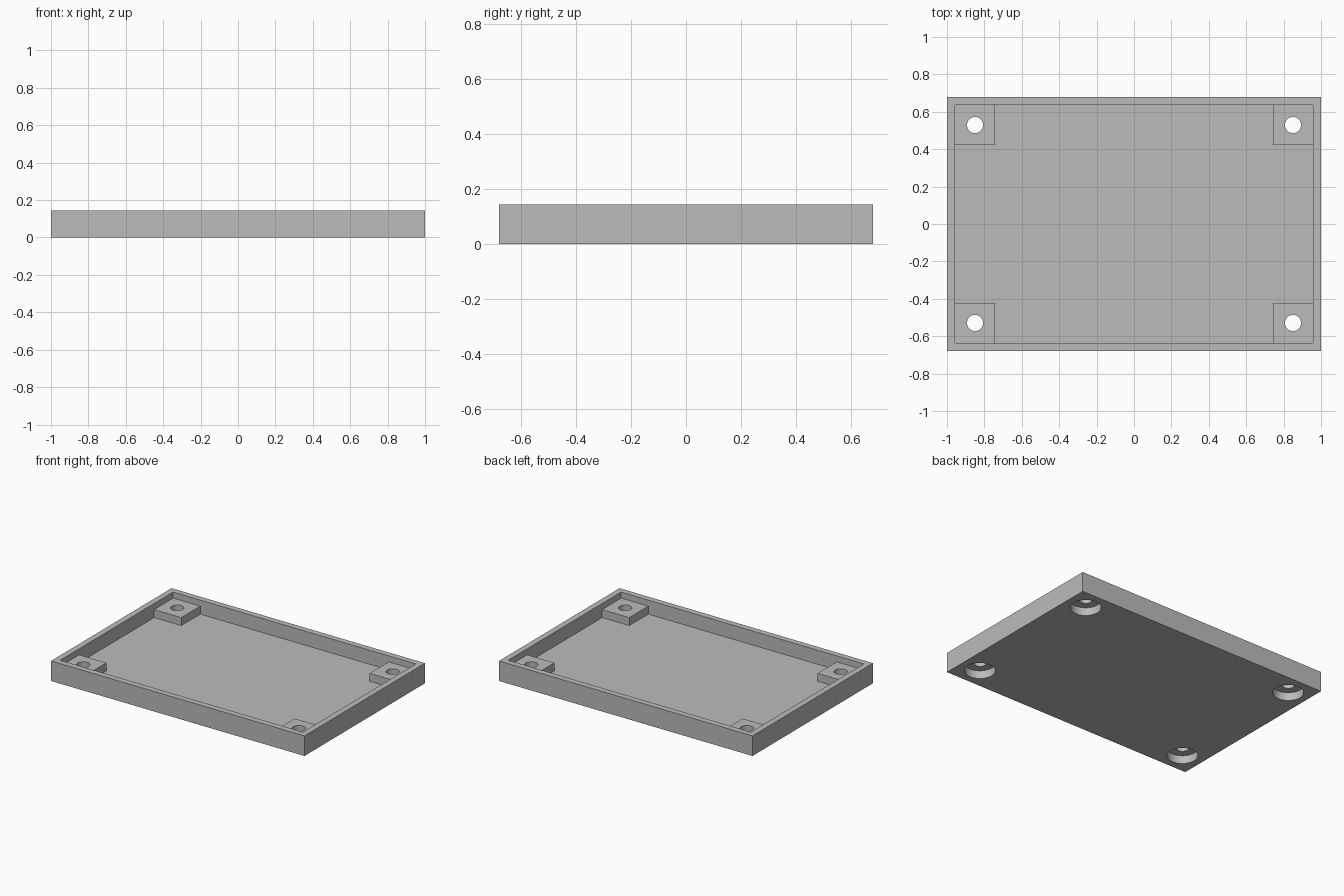
import bpy

if "Cube" in bpy.data.objects:
    bpy.data.objects.remove(bpy.data.objects["Cube"], do_unlink=True)

# Main sizes
HX, HY, H = 1.0, 0.679, 0.143
WALL = 0.043
BOSS, BOSS_TOP = 0.214, 0.1
HOLE_R, BORE_R, BORE_DEPTH = 0.043, 0.1, 0.057

grey = bpy.data.materials.new("light_grey")
grey.use_nodes = True
colour = (0.5, 0.5, 0.5, 1)
grey.diffuse_color = colour
grey.node_tree.nodes["Principled BSDF"].inputs["Base Color"].default_value = colour


def box(name, x, y, z):
    """Box spanning the given (low, high) pairs."""
    bpy.ops.mesh.primitive_cube_add(size=1, location=[sum(p) / 2 for p in (x, y, z)])
    ob = bpy.context.object
    ob.name = name
    ob.scale = [p[1] - p[0] for p in (x, y, z)]
    bpy.ops.object.transform_apply(location=True, rotation=False, scale=True)
    ob.data.materials.append(grey)
    return ob


def cylinder(name, x, y, radius, low, high):
    bpy.ops.mesh.primitive_cylinder_add(vertices=48, radius=radius, depth=high - low,
                                        location=(x, y, (low + high) / 2))
    ob = bpy.context.object
    ob.name = name
    ob.data.materials.append(grey)
    return ob


def combine(target, tool, operation):
    """Apply a boolean and remove the tool object."""
    mod = target.modifiers.new(operation.lower(), "BOOLEAN")
    mod.operation, mod.solver, mod.object = operation, "EXACT", tool
    bpy.context.view_layer.objects.active = target
    bpy.ops.object.modifier_apply(modifier=mod.name)
    bpy.data.objects.remove(tool, do_unlink=True)


# Open tray with thin walls and floor
tray = box("tray", (-HX, HX), (-HY, HY), (0, H))
ix, iy = HX - WALL, HY - WALL
combine(tray, box("cavity", (-ix, ix), (-iy, iy), (WALL, H + 0.1)), "DIFFERENCE")

# Corner bosses, sunk into walls and floor, with counterbored screw holes
for sx in (-1, 1):
    for sy in (-1, 1):
        bx = sorted((sx * (ix - BOSS), sx * (ix + WALL / 2)))
        by = sorted((sy * (iy - BOSS), sy * (iy + WALL / 2)))
        combine(tray, box("corner_boss", bx, by, (WALL / 2, BOSS_TOP)), "UNION")
        cx, cy = sx * (ix - BOSS / 2), sy * (iy - BOSS / 2)
        combine(tray, cylinder("screw_hole", cx, cy, HOLE_R, -0.1, H + 0.1), "DIFFERENCE")
        combine(tray, cylinder("counterbore", cx, cy, BORE_R, -0.1, BORE_DEPTH), "DIFFERENCE")

# Smooth hole walls, sharp edges elsewhere
bpy.ops.object.select_all(action="DESELECT")
tray.select_set(True)
bpy.context.view_layer.objects.active = tray
bpy.ops.object.shade_smooth_by_angle()
